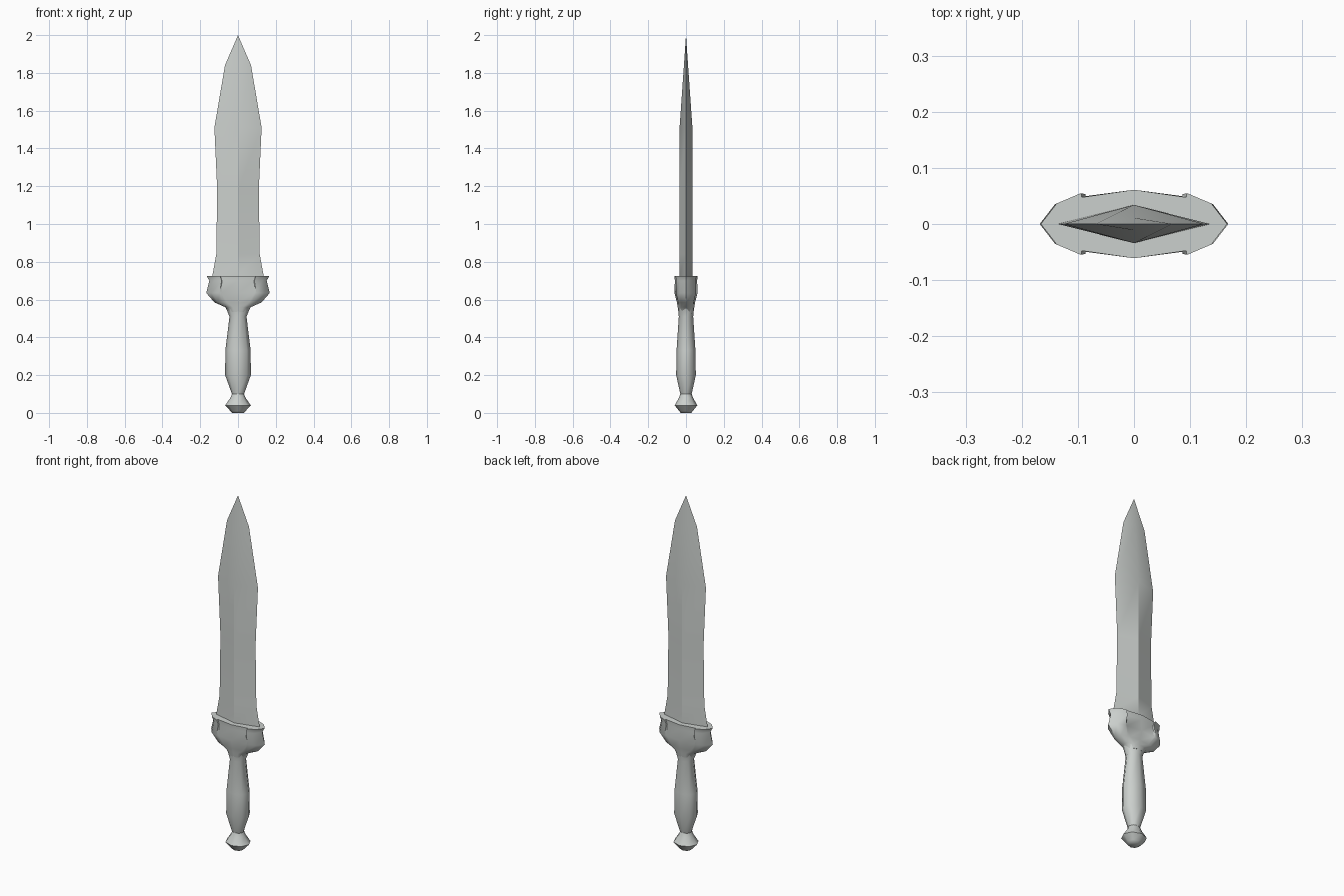
import bpy, bmesh, math

cube = bpy.data.objects.get("Cube")
if cube:
    bpy.data.objects.remove(cube, do_unlink=True)

mat = bpy.data.materials.new("pale_grey_metal")
mat.use_nodes = True
colour = (0.60, 0.63, 0.61, 1)
mat.diffuse_color = colour
mat.node_tree.nodes["Principled BSDF"].inputs["Base Color"].default_value = colour


def mirrored_outline(quarter):
    """Full outline from a quarter running from the +x end to the +y end."""
    half = quarter + [(-x, y) for x, y in reversed(quarter[:-1])]
    return half + [(x, -y) for x, y in reversed(half[1:-1])]


def loft(name, rings, angle):
    """Join rings of equal length into a closed, capped surface."""
    bm = bmesh.new()
    loops = [[bm.verts.new(p) for p in ring] for ring in rings]
    for low, high in zip(loops, loops[1:]):
        n = len(low)
        for i in range(n):
            j = (i + 1) % n
            bm.faces.new((low[i], low[j], high[j], high[i]))
    bm.faces.new(list(reversed(loops[0])))
    bm.faces.new(loops[-1])
    bmesh.ops.remove_doubles(bm, verts=bm.verts, dist=0.0005)
    bmesh.ops.recalc_face_normals(bm, faces=bm.faces)
    mesh = bpy.data.meshes.new(name)
    bm.to_mesh(mesh)
    bm.free()
    mesh.materials.append(mat)
    obj = bpy.data.objects.new(name, mesh)
    bpy.context.collection.objects.link(obj)
    bpy.ops.object.select_all(action="DESELECT")
    obj.select_set(True)
    bpy.context.view_layer.objects.active = obj
    bpy.ops.object.shade_smooth_by_angle(angle=math.radians(angle))
    return obj


def scaled(outline, z, w, d):
    return [(x * w, y * d, z) for x, y in outline]


# Blade: diamond section, leaf-shaped profile (height, half width, half depth)
diamond = mirrored_outline([(1, 0), (0, 1)])
blade = [(0.70, 0.137, 0.034), (0.73, 0.135, 0.034), (0.84, 0.115, 0.034),
         (1.18, 0.110, 0.034), (1.51, 0.125, 0.034), (1.84, 0.069, 0.011),
         (2.0, 0.0001, 0.0001)]
loft("blade", [scaled(diamond, *r) for r in blade], 30)

# Guard: stepped outline on top that rounds off towards the grip
notched = mirrored_outline([(1, 0), (0.83, 0.6), (0.57, 0.9), (0.56, 0.78), (0, 1)])
rounded = mirrored_outline([(math.cos(a), math.sin(a)) for a in
                            (math.radians(d) for d in (0, 30, 52, 66, 90))])
guard = [(0.535, 0.050, 0.040, 0), (0.56, 0.068, 0.044, 0), (0.585, 0.125, 0.048, 0.4),
         (0.635, 0.168, 0.061, 0.8), (0.70, 0.152, 0.059, 1), (0.725, 0.166, 0.061, 1)]
rings = []
for z, w, d, t in guard:
    blend = [(a[0] * (1 - t) + b[0] * t, a[1] * (1 - t) + b[1] * t)
             for a, b in zip(rounded, notched)]
    rings.append(scaled(blend, z, w, d))
loft("guard", rings, 45)

# Grip and pommel: oval sections
octagon = [(math.cos(i * math.pi / 4), math.sin(i * math.pi / 4)) for i in range(8)]
grip = [(0.10, 0.032, 0.030), (0.20, 0.068, 0.052), (0.33, 0.067, 0.050),
        (0.51, 0.045, 0.038), (0.56, 0.066, 0.043)]
loft("grip", [scaled(octagon, *r) for r in grip], 60)
pommel = [(0.0, 0.030, 0.028), (0.01, 0.040, 0.036), (0.04, 0.068, 0.060),
          (0.08, 0.040, 0.037), (0.10, 0.032, 0.030)]
loft("pommel", [scaled(octagon, *r) for r in pommel], 60)
